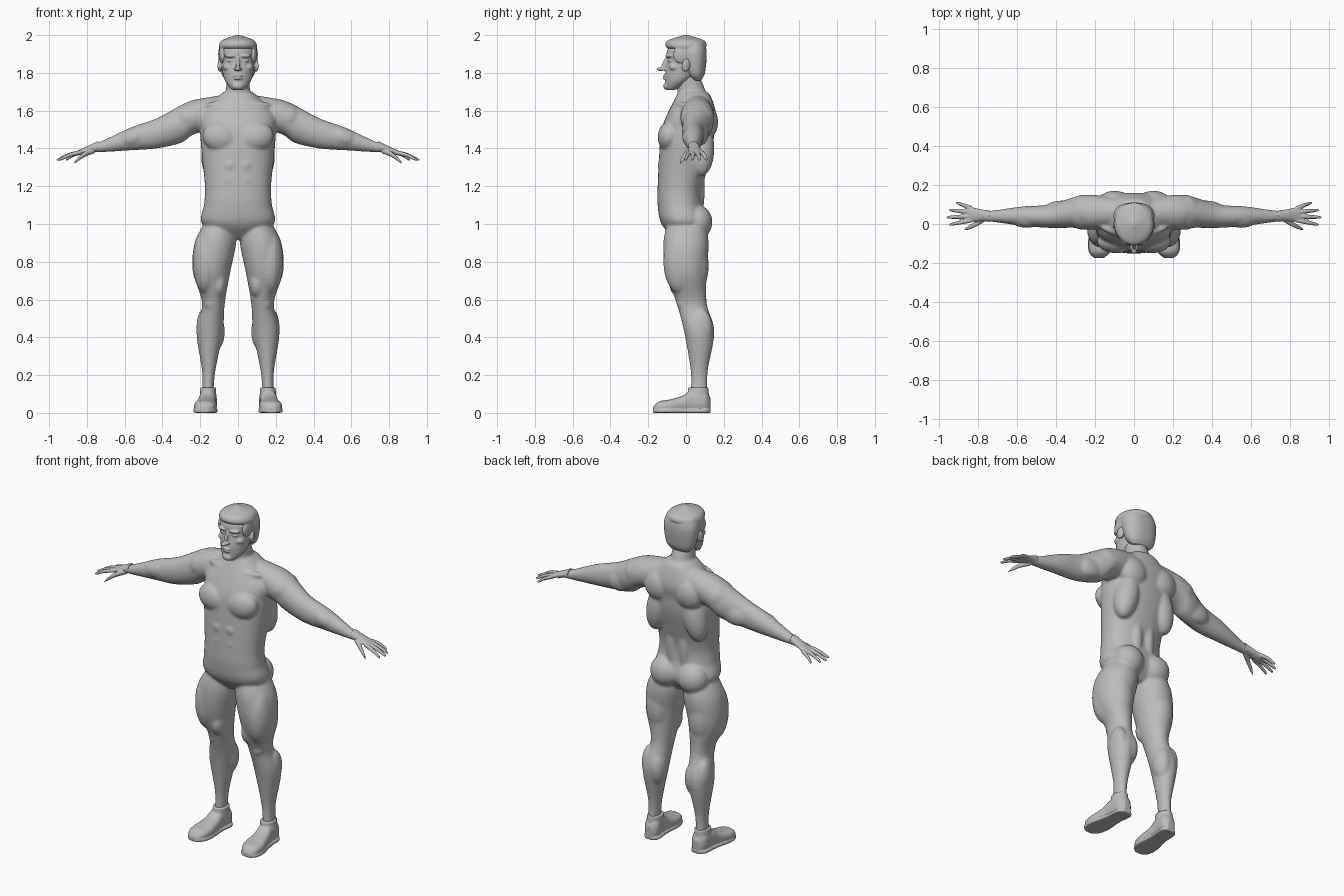
import bpy, bmesh, math
from mathutils import Vector, Matrix, Euler

if "Cube" in bpy.data.objects:
    bpy.data.objects.remove(bpy.data.objects["Cube"], do_unlink=True)

GREY = (.5, .5, .5, 1)
clay = bpy.data.materials.new("clay grey")
clay.use_nodes = True
clay.diffuse_color = GREY
clay.node_tree.nodes["Principled BSDF"].inputs["Base Color"].default_value = GREY

SIDES = {"left": 1, "right": -1}


def smooth_rows(rows, steps=6):
    """Catmull-Rom interpolation through the section rows."""
    points = [Vector(row) for row in rows]
    padded = [points[0], *points, points[-1]]
    result = []
    for before, start, end, after in zip(padded, padded[1:], padded[2:], padded[3:]):
        leave, arrive = (end - before) / 2, (after - start) / 2
        for k in range(steps):
            t = k / steps
            ease = t * t * (3 - 2 * t)
            result.append(start.lerp(end, ease) + leave * (t * (1 - t) ** 2)
                          - arrive * (t * t * (1 - t)))
    return result + [points[-1]]


def loft(bm, rows, axis="z", side=1, power=2, segments=40):
    """Skin rows of (x, y, z, radius, radius) with rings square to the axis."""
    rings = []
    for x, y, z, radius_u, radius_v in smooth_rows(rows):
        ring = []
        for k in range(segments):
            angle = math.tau * k / segments
            c, s = math.cos(angle), math.sin(angle)
            u = math.copysign(abs(c) ** (2 / power), c) * radius_u
            v = math.copysign(abs(s) ** (2 / power), s) * radius_v
            offset = {"z": (u, v, 0), "x": (0, u, v), "y": (u, 0, v)}[axis]
            corner = Vector((x, y, z)) + Vector(offset)
            corner.x *= side
            ring.append(bm.verts.new(corner))
        rings.append(ring)
    faces = [bm.faces.new(rings[0]), bm.faces.new(rings[-1])]
    for low, high in zip(rings, rings[1:]):
        for k in range(segments):
            faces.append(bm.faces.new((low[k - 1], low[k], high[k], high[k - 1])))
    bmesh.ops.recalc_face_normals(bm, faces=faces)


def column(bm, rows, power=2):
    """Loft of (y, z, half width, half depth) rows on the centre plane."""
    loft(bm, [(0, *row) for row in rows], power=power)


def ball(bm, at, size, pitch=0, roll=0, turn=0):
    """Ellipsoid, repeated on the other side when it is off centre."""
    for side in SIDES.values() if at[0] else [1]:
        place = Matrix.Translation((side * at[0], at[1], at[2]))
        tilt = Euler((pitch, side * roll, side * turn)).to_matrix().to_4x4()
        bmesh.ops.create_uvsphere(bm, u_segments=28, v_segments=18, radius=1,
                                  matrix=place @ tilt @ Matrix.Diagonal((*size, 1)))


def finish(bm, name, voxel=.004, relax=3):
    """Make the object and fuse its overlapping forms into one skin."""
    mesh = bpy.data.meshes.new(name)
    bm.to_mesh(mesh)
    bm.free()
    mesh.materials.append(clay)
    mesh.shade_smooth()
    part = bpy.data.objects.new(name, mesh)
    bpy.context.scene.collection.objects.link(part)
    fuse = part.modifiers.new("fuse", "REMESH")
    fuse.mode = "VOXEL"
    fuse.voxel_size = voxel
    fuse.use_smooth_shade = True
    soften = part.modifiers.new("soften", "SMOOTH")
    soften.factor = .5
    soften.iterations = relax


# Body: torso and neck
body = bmesh.new()
column(body, [(0, .92, .05, .06), (-.01, 1, .19, .12), (-.03, 1.1, .18, .12), (-.03, 1.2, .175, .12),
              (0, 1.4, .195, .14), (.01, 1.5, .2, .14), (.03, 1.58, .2, .13),
              (.04, 1.68, .1, .09), (.03, 1.7, .07, .07)], power=2.3)
column(body, [(.04, 1.6, .09, .09), (.03, 1.7, .065, .075), (0, 1.8, .06, .065)])

# Body: arms and legs
for side in SIDES.values():
    loft(body, [(.03, .06, 1.6, .07, .09), (.22, .06, 1.57, .09, .09), (.3, .06, 1.53, .08, .1),
                (.43, .04, 1.48, .06, .08), (.57, .04, 1.45, .05, .06),
                (.72, .04, 1.41, .03, .03), (.78, .04, 1.4, .03, .02)], axis="x", side=side)
    loft(body, [(.1, 0, 1, .08, .1), (.12, 0, .9, .11, .12), (.14, 0, .75, .1, .11),
                (.13, .03, .58, .06, .08), (.15, .07, .43, .07, .08),
                (.155, .07, .22, .035, .045), (.16, .07, .1, .03, .045)], side=side)

# Body: chest, buttock, lower back, flank and shoulder blade
ball(body, at=(.09, -.09, 1.46), size=(.1, .06, .08), roll=-.2)
ball(body, at=(.09, .06, 1.01), size=(.09, .08, .09))
ball(body, at=(.04, .06, 1.2), size=(.04, .04, .2))
ball(body, at=(.12, .08, 1.4), size=(.07, .07, .15), roll=-.2)
ball(body, at=(.1, .11, 1.54), size=(.09, .06, .09))

# Body: shoulder cap, back of upper arm, forearm and collarbone
ball(body, at=(.26, .06, 1.56), size=(.09, .09, .08), roll=.3)
ball(body, at=(.37, .08, 1.48), size=(.09, .04, .06), roll=.3)
ball(body, at=(.55, .03, 1.46), size=(.09, .05, .05), roll=.3)
ball(body, at=(.09, -.04, 1.63), size=(.09, .02, .02), turn=.3)

# Body: thigh front and back, inner knee muscle, kneecap and calf heads
ball(body, at=(.17, -.03, .8), size=(.07, .09, .17))
ball(body, at=(.14, .06, .78), size=(.07, .06, .14))
ball(body, at=(.1, -.03, .69), size=(.04, .06, .08))
ball(body, at=(.14, -.01, .58), size=(.04, .04, .04))
ball(body, at=(.12, .09, .43), size=(.05, .06, .1))
ball(body, at=(.18, .08, .45), size=(.04, .06, .1))

# Body: belly muscles
for row in range(3):
    ball(body, at=(.04, -.12, 1.15 + row * .08), size=(.04, .03, .04))
finish(body, "body", voxel=.007, relax=10)

# Hands: palm, four fanned fingers and thumb
for label, side in SIDES.items():
    hand = bmesh.new()
    loft(hand, [(.74, .04, 1.41, .03, .03), (.78, .045, 1.4, .03, .02),
                (.85, .05, 1.375, .04, .013)], axis="x", side=side)
    for finger in range(4):
        root = Vector((.83, .08 - finger * .02, 1.38))
        tip = Vector((.96 - .012 * (finger - 2) ** 2, .11 - finger * .038, 1.34))
        knuckle = root.lerp(tip, .5) + Vector((0, 0, .006))
        pad = root.lerp(tip, .9)
        loft(hand, [(*point, radius, radius) for point, radius in
                    ((root, .012), (knuckle, .011), (pad, .008), (tip, .003))],
             axis="x", side=side, segments=16)
    loft(hand, [(.76, .03, 1.39, .014, .016), (.81, 0, 1.37, .014, .015),
                (.85, -.02, 1.34, .01, .01), (.87, -.03, 1.32, .003, .003)],
         axis="x", side=side, segments=16)
    finish(hand, label + "_hand")

# Head: skull and jaw
head = bmesh.new()
column(head, [(-.08, 1.71, .03, .02), (-.06, 1.73, .05, .05), (-.04, 1.76, .07, .07),
              (-.02, 1.8, .08, .09), (0, 1.86, .09, .1), (0, 1.92, .09, .1), (0, 1.98, .05, .06)])

# Head: chin, nose bridge, nose tip and nostrils
ball(head, at=(0, -.1, 1.73), size=(.03, .02, .02))
ball(head, at=(0, -.11, 1.85), size=(.01, .015, .04), pitch=-.4)
ball(head, at=(0, -.135, 1.82), size=(.013, .02, .01))
ball(head, at=(.012, -.12, 1.82), size=(.01, .014, .008))

# Head: brow, eye, cheek, lips and ear
ball(head, at=(.04, -.09, 1.89), size=(.03, .017, .01), turn=.3)
ball(head, at=(.04, -.08, 1.865), size=(.017, .017, .009), turn=.3)
ball(head, at=(.055, -.06, 1.83), size=(.026, .03, .02))
for height in (1.77, 1.784):
    ball(head, at=(0, -.11, height), size=(.024, .013, .006))
ball(head, at=(.096, 0, 1.84), size=(.011, .023, .034), pitch=-.2, turn=.3)
finish(head, "head")

# Hair: crown, back and temples
hair = bmesh.new()
column(hair, [(0, 1.93, .1, .1), (0, 1.95, .1, .11), (0, 1.975, .08, .09), (0, 2, .01, .01)])
column(hair, [(.06, 1.76, .06, .02), (.05, 1.8, .09, .05), (.04, 1.9, .105, .07),
              (.03, 1.96, .09, .07)], power=2.3)
ball(hair, at=(.08, -.01, 1.9), size=(.02, .06, .05), pitch=.5)
finish(hair, "hair")

# Shoes: outline rows of (y, half width, half height), toes turned slightly out
OUTLINE = [(-.175, .02, .015), (-.145, .05, .03), (-.09, .06, .035), (-.02, .05, .045),
           (.03, .045, .06), (.1, .045, .06), (.13, .02, .04)]
for label, side in SIDES.items():
    shoe = bmesh.new()
    loft(shoe, [(.165 - .08 * y, y, half, width, half) for y, width, half in OUTLINE],
         axis="y", side=side, power=2.4)
    # Flat sole
    loft(shoe, [(.165 - .08 * y, y, .011, width + .004, .011) for y, width, half in OUTLINE],
         axis="y", side=side, power=5)
    # Ankle collar
    loft(shoe, [(.16, .065, .06, .046, .06), (.157, .065, .135, .041, .053)], side=side)
    finish(shoe, label + "_shoe")
